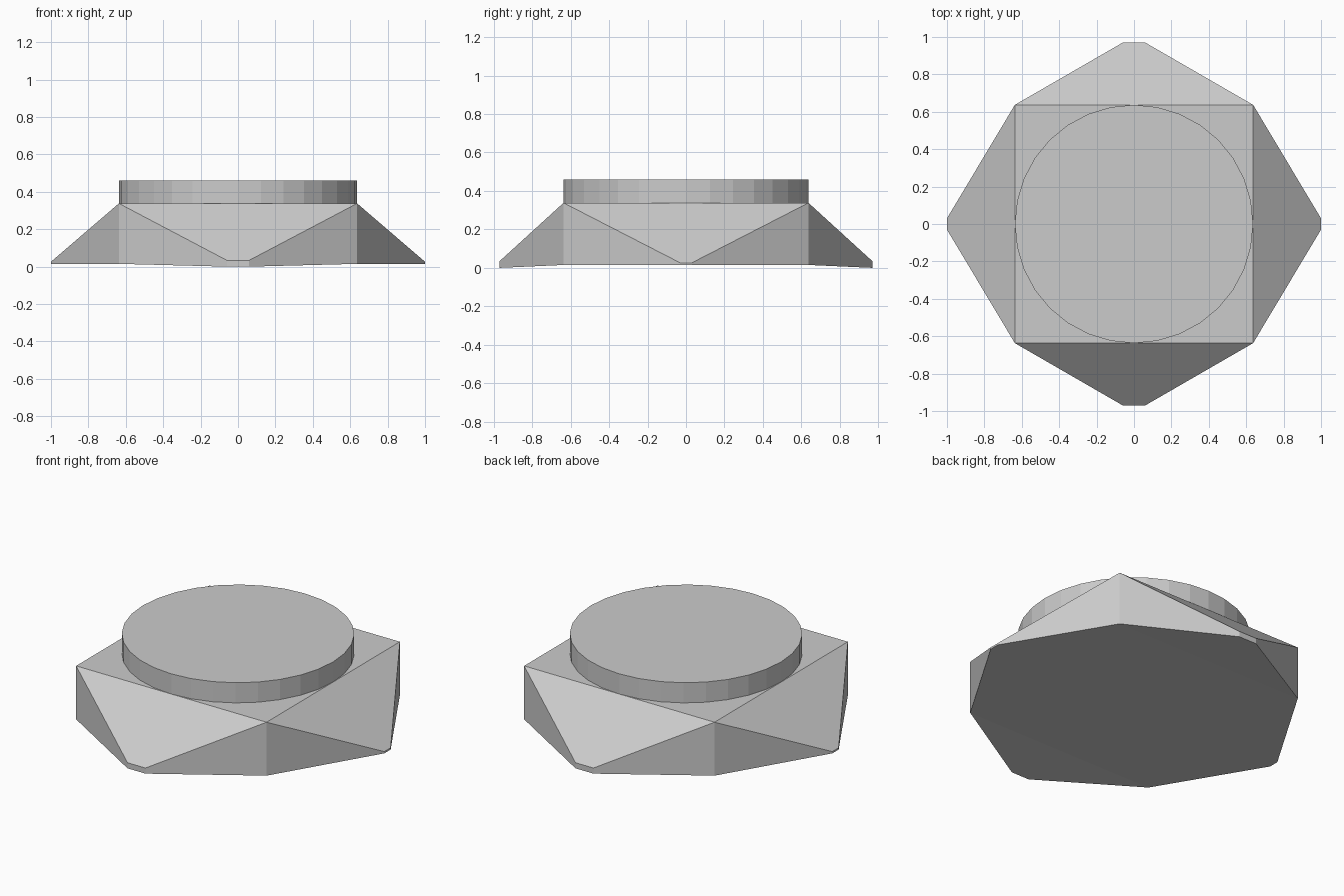
import bpy, bmesh

if "Cube" in bpy.data.objects:
    bpy.data.objects.remove(bpy.data.objects["Cube"])

S = 0.637          # half width of the square top, also the disc radius
TOP, LOW = 0.338, 0.015

# faceted base: square top, four sloping flaps running down to blunt tips
bm = bmesh.new()
corners = [(1, 1), (-1, 1), (-1, -1), (1, -1)]
top = [bm.verts.new((S * x, S * y, TOP)) for x, y in corners]
bot = [bm.verts.new((S * x, S * y, LOW)) for x, y in corners]


def tip(x, y, low, high):
    """Upper and lower vertex of one blunt tip edge end."""
    return bm.verts.new((x, y, high)), bm.verts.new((x, y, low))


# tips between consecutive corners: back, left, front, right
tips = [
    (tip(0.06, 0.97, 0, 0.034), tip(-0.06, 0.97, 0, 0.034)),
    (tip(-1, 0.03, LOW, 0.026), tip(-1, -0.03, LOW, 0.026)),
    (tip(-0.06, -0.97, 0, 0.034), tip(0.06, -0.97, 0, 0.034)),
    (tip(1, -0.03, LOW, 0.026), tip(1, 0.03, LOW, 0.026)),
]
bm.faces.new(top)
for i, (a, b) in enumerate(tips):
    j = (i + 1) % 4
    bm.faces.new((top[i], a[0], b[0], top[j]))      # sloping flap
    bm.faces.new((a[0], a[1], b[1], b[0]))          # blunt end
    bm.faces.new((top[i], bot[i], a[1], a[0]))      # side walls
    bm.faces.new((top[j], b[0], b[1], bot[j]))

# underside: flat middle and two slightly dropped ends
(l1, l2), (r1, r2) = tips[1], tips[3]
bm.faces.new((bot[0], bot[1], l1[1], l2[1], bot[2], bot[3], r1[1], r2[1]))
for i in (0, 2):
    a, b = tips[i]
    bm.faces.new((bot[i], a[1], b[1], bot[i + 1]))
bmesh.ops.recalc_face_normals(bm, faces=bm.faces)
mesh = bpy.data.meshes.new("faceted_base")
bm.to_mesh(mesh)
bm.free()
bpy.context.collection.objects.link(bpy.data.objects.new("faceted_base", mesh))

# round disc on top
bpy.ops.mesh.primitive_cylinder_add(vertices=32, radius=S, depth=0.46 - TOP,
                                    location=(0, 0, (0.46 + TOP) / 2))
bpy.context.object.name = "top_disc"
